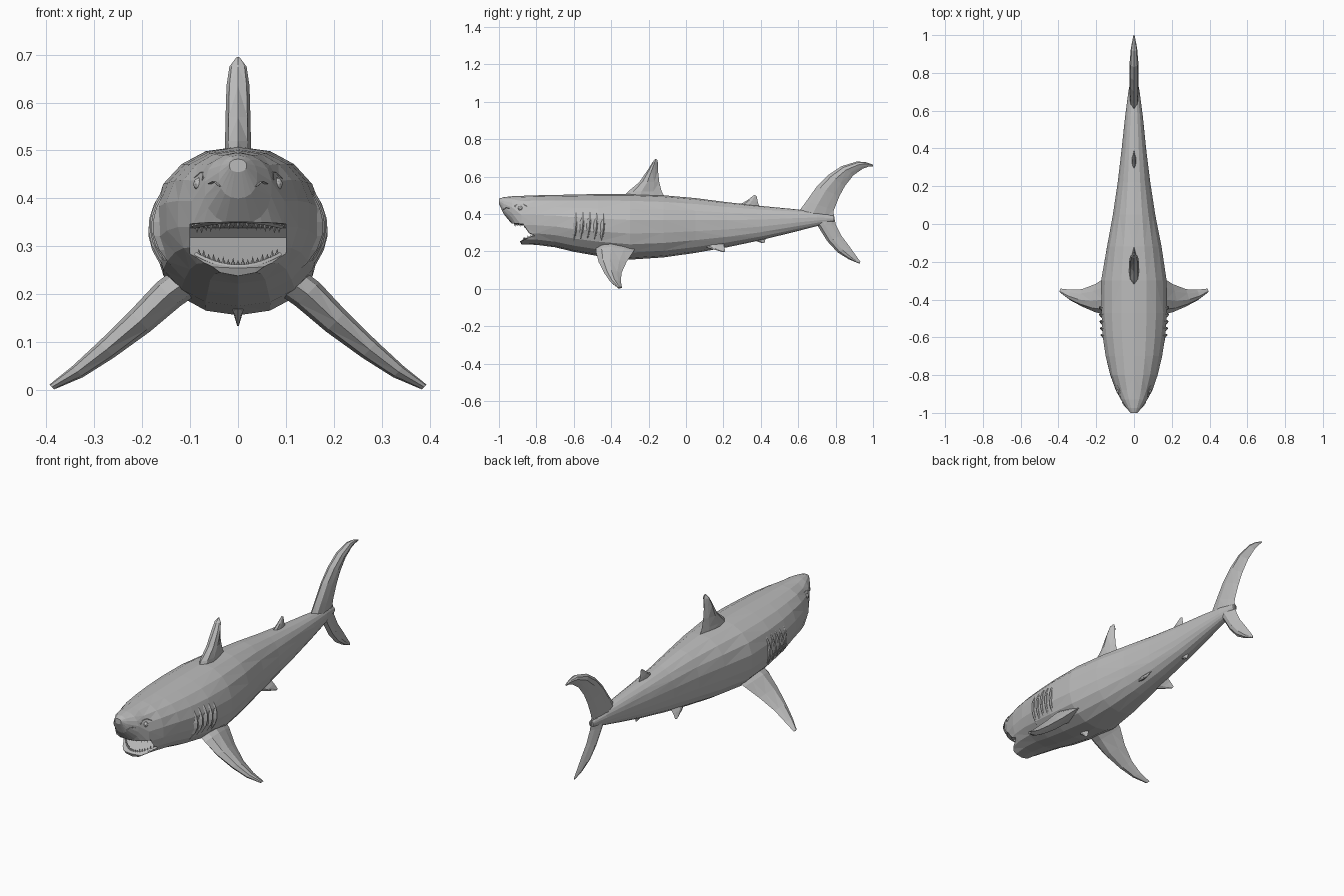
import bpy, bmesh, math, random
from mathutils import Vector, Matrix

random.seed(4)
if "Cube" in bpy.data.objects:
    bpy.data.objects.remove(bpy.data.objects["Cube"])

grey = bpy.data.materials.new("plain grey")
grey.use_nodes = True
grey.diffuse_color = (0.5, 0.5, 0.5, 1)
grey.node_tree.nodes["Principled BSDF"].inputs["Base Color"].default_value = (0.5, 0.5, 0.5, 1)


def finish(name, bm):
    bmesh.ops.recalc_face_normals(bm, faces=bm.faces)
    mesh = bpy.data.meshes.new(name)
    bm.to_mesh(mesh)
    bm.free()
    mesh.materials.append(grey)
    obj = bpy.data.objects.new(name, mesh)
    bpy.context.collection.objects.link(obj)
    return obj


def skin(name, rings):
    """Closed loft through rings of equal length."""
    bm = bmesh.new()
    rows = [[bm.verts.new(p) for p in ring] for ring in rings]
    n = len(rows[0])
    for a, b in zip(rows, rows[1:]):
        for i in range(n):
            j = (i + 1) % n
            bm.faces.new((a[i], a[j], b[j], b[i]))
    bm.faces.new(rows[0])
    bm.faces.new(rows[-1])
    bmesh.ops.triangulate(bm, faces=bm.faces)
    return finish(name, bm)


def fin(name, stations, normal):
    """Lens-shaped fin: each station is leading point, trailing point, half thickness."""
    normal = Vector(normal).normalized()
    rings = []
    for lead, trail, t in stations:
        a, b = Vector(lead), Vector(trail)
        rings.append([a, a.lerp(b, .15) + normal * t * .75, a.lerp(b, .4) + normal * t,
                      a.lerp(b, .75) + normal * t * .5, b,
                      a.lerp(b, .75) - normal * t * .5, a.lerp(b, .4) - normal * t,
                      a.lerp(b, .15) - normal * t * .75])
    return skin(name, rings)


def middle_fin(name, stations):
    """Fin on the centre plane: lead y, lead z, trail y, trail z, half thickness."""
    return fin(name, [((0, a, b), (0, c, d), t) for a, b, c, d, t in stations], (1, 0, 0))


# Body outline: y, top z, bottom z, half width
OUTLINE = [
    (-1, .482, .455, .018), (-.975, .49, .4, .04), (-.93, .495, .345, .07),
    (-.88, .497, .238, .097), (-.8, .5, .235, .127), (-.7, .502, .222, .15),
    (-.6, .504, .198, .165), (-.47, .507, .175, .175), (-.3, .508, .156, .174),
    (-.12, .5, .168, .145), (.05, .485, .192, .112), (.22, .463, .222, .086),
    (.4, .443, .26, .065), (.57, .427, .302, .047), (.7, .412, .335, .03),
    (.79, .39, .36, .012)]


def section(y):
    for a, b in zip(OUTLINE, OUTLINE[1:]):
        if a[0] <= y <= b[0]:
            f = (y - a[0]) / (b[0] - a[0])
            return [p + (q - p) * f for p, q in zip(a, b)][1:]


def side_x(y, z):
    """Half width of the body at a given y and z."""
    top, bottom, w = section(y)
    d = (z - (top + bottom) / 2) / ((top - bottom) / 2)
    return w * math.sqrt(max(0, 1 - d * d))


SIDES = 18
rings = []
for y, top, bottom, w in OUTLINE:
    ring = []
    for i in range(SIDES):
        a = math.tau * (i + .5) / SIDES
        c, s = math.cos(a), math.sin(a)
        j = random.uniform(.985, 1.01)
        ring.append((math.copysign(abs(c) ** .9, c) * w * j * 1.01, y,
                     (top + bottom) / 2 + math.copysign(abs(s) ** .9, s) * (top - bottom) / 2))
    rings.append(ring)
body = skin("body", rings)

# Open mouth cut from the head
profile = [(-1.05, .358), (-.74, .338), (-.72, .318), (-.9, .25), (-1.05, .25)]
cutter = skin("mouth_cutter", [[(x, y, z) for y, z in profile] for x in (-.1, .1)])
cutter.hide_render = True
cut = body.modifiers.new("mouth", "BOOLEAN")
cut.operation, cut.object, cut.solver = "DIFFERENCE", cutter, "EXACT"
bpy.context.view_layer.objects.active = body
bpy.ops.object.modifier_apply(modifier="mouth")
bpy.data.objects.remove(cutter)


# Jaw arcs carrying lips and teeth
def upper_arc(t):
    return Vector((.092 * t, -.922 + .075 * t * t, .354 - .012 * t * t))


def lower_arc(t):
    return Vector((.088 * t, -.875 + .06 * t * t, .256 + .026 * t * t))


def lip(name, arc, r, out):
    rows = []
    for i in range(11):
        p = arc(i / 5 - 1)
        away = Vector((p.x * 8, -1, 0)).normalized()
        rows.append([p + away * r, p + Vector((0, 0, r * out)), p - away * r, p - Vector((0, 0, r * .6))])
    skin(name, rows)


def teeth(name, arc, direction, count):
    bm = bmesh.new()
    for i in range(count):
        p = arc((2 * i / (count - 1) - 1) * .93)
        p.y += .006
        h = .022 if i % 2 else .018
        place = Matrix.Translation(p + Vector((0, 0, direction * h * .4)))
        if direction < 0:
            place = place @ Matrix.Rotation(math.pi, 4, "X")
        bmesh.ops.create_cone(bm, cap_ends=True, segments=4, radius1=.006, radius2=0,
                              depth=h, matrix=place)
    finish(name, bm)


lip("upper_lip", upper_arc, .009, 2.2)
lip("lower_lip", lower_arc, .007, .8)
teeth("upper_teeth", upper_arc, -1, 19)
teeth("lower_teeth", lower_arc, 1, 17)

# Centre-line fins
middle_fin("dorsal_fin", [
    (-.34, .485, -.11, .485, .028), (-.31, .52, -.13, .52, .027), (-.25, .57, -.143, .57, .026),
    (-.205, .635, -.15, .635, .024), (-.18, .675, -.15, .675, .018), (-.165, .695, -.155, .692, .004)])
middle_fin("second_dorsal_fin", [
    (.27, .44, .4, .43, .012), (.33, .475, .385, .46, .01), (.365, .502, .378, .495, .003)])
middle_fin("anal_fin", [
    (.31, .27, .42, .285, .012), (.36, .26, .425, .268, .009), (.405, .245, .42, .245, .003)])
middle_fin("belly_point", [
    (-.42, .17, -.35, .17, .012), (-.375, .134, -.365, .134, .002)])
middle_fin("upper_tail_fin", [
    (.6, .41, .785, .37, .024), (.645, .47, .79, .42, .025), (.7, .548, .82, .495, .025),
    (.76, .608, .85, .55, .025), (.83, .655, .895, .607, .023), (.915, .681, .945, .642, .017),
    (.96, .677, .975, .653, .01), (1, .664, .999, .655, .003)])
middle_fin("lower_tail_fin", [
    (.66, .38, .79, .4, .022), (.705, .335, .8, .345, .022), (.755, .255, .83, .285, .02),
    (.81, .195, .87, .232, .017), (.87, .158, .905, .183, .012), (.928, .134, .932, .145, .003)])

# Paired parts
for side, s in (("left", 1), ("right", -1)):
    # Long pectoral fins sweeping down and out: x, z, lead y, trail y, half thickness
    wing = [(.09, .24, -.48, -.26, .036), (.145, .2, -.482, -.28, .035), (.205, .143, -.467, -.318, .03),
            (.275, .084, -.437, -.345, .023), (.335, .038, -.405, -.348, .016), (.389, .006, -.365, -.342, .007)]
    fin(side + "_pectoral_fin", [((s * x, a, z), (s * x, b, z), t) for x, z, a, b, t in wing], (s * .7, 0, .7))

    # Small pelvic fins
    fin(side + "_pelvic_fin", [((s * .045, .07, .235), (s * .045, .2, .25), .012),
                               ((s * .068, .13, .215), (s * .068, .205, .225), .009),
                               ((s * .085, .195, .197), (s * .085, .21, .2), .003)], (.8 * s, 0, .5))

    # Gill flaps, raised along their rear edge
    for g in range(5):
        rows = []
        for k in range(7):
            f = k / 6
            z = .25 + .175 * f - .008 * abs(g - 2)
            y = -.615 + .037 * g + .03 * f * (1.6 - f)
            lift = .003 + .01 * math.sin(math.pi * f)
            rows.append([(s * (side_x(v, z) + d), v, z) for v, d in
                         ((y - .016, -.006), (y + .008, lift), (y + .014, lift * .6), (y + .016, -.012))])
        skin(f"{side}_gill_{g + 1}", rows)

    # Eye with a brow ridge
    ex = side_x(-.885, .43)
    bm = bmesh.new()
    bmesh.ops.create_icosphere(bm, subdivisions=2, radius=.014,
                               matrix=Matrix.Translation((s * (ex - .004), -.885, .43)))
    finish(side + "_eye", bm)
    fin(side + "_brow", [((s * (side_x(y, z) - .004), y - .004, z), (s * (side_x(y, z) + .004), y + .004, z - .006), .006)
                         for y, z in ((-.915, .441), (-.895, .452), (-.87, .452), (-.85, .44))], (s * .6, 0, .8))

    # Nostril ridge on the snout
    fin(side + "_nostril", [((s * (side_x(y, z) - .003), y - .006, z), (s * (side_x(y, z) + .001), y + .006, z), .005)
                            for y, z in ((-.972, .425), (-.96, .435), (-.945, .43))], (s, 0, .2))
